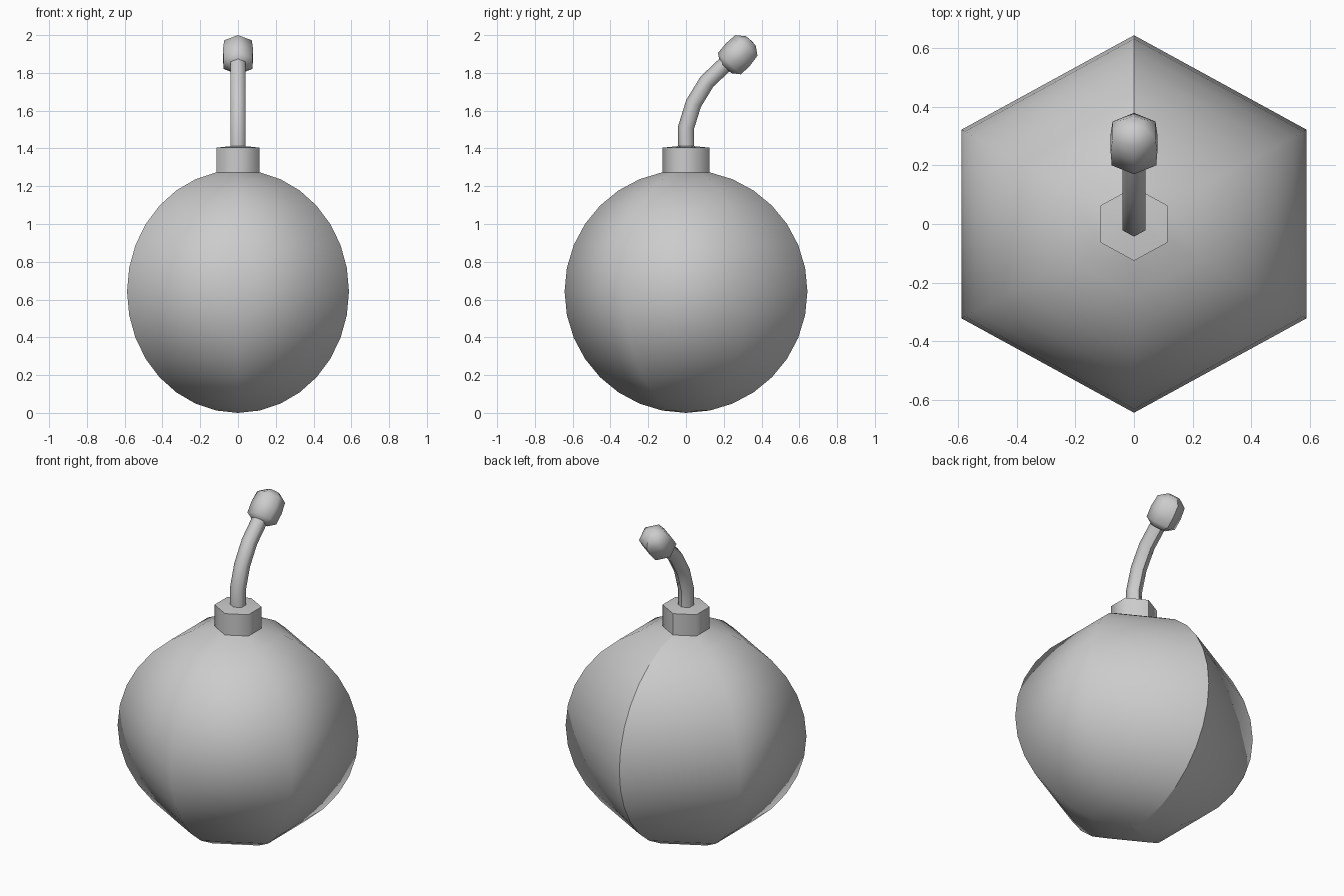
import bpy, bmesh
from math import sin, cos, pi, radians

if "Cube" in bpy.data.objects:
    bpy.data.objects.remove(bpy.data.objects["Cube"])

SIDES = 6
X_STRETCH = 1.055  # the hexagonal section is slightly wide in x


def loft(name, stations):
    """Six-sided tube through (y, z, radius, lean) rings, with an open normal seam on the back edge."""
    bm = bmesh.new()
    rings = []
    for y, z, r, lean in stations:
        a = radians(lean)
        ring = []
        for i in range(SIDES + 1):
            t = 2 * pi * i / SIDES
            v = r * cos(t)
            ring.append(bm.verts.new((-r * sin(t) * X_STRETCH, y + v * cos(a), z - v * sin(a))))
        rings.append(ring)
    for k in range(len(rings) - 1):
        lo, hi = rings[k], rings[k + 1]
        for i in range(SIDES):
            quad = [lo[i], lo[i + 1], hi[i + 1], hi[i]]
            if stations[k][2] == 0:
                quad.pop(1)
            elif stations[k + 1][2] == 0:
                quad.pop(2)
            bm.faces.new(quad).smooth = True
    mesh = bpy.data.meshes.new(name)
    bm.to_mesh(mesh)
    bm.free()
    obj = bpy.data.objects.new(name, mesh)
    bpy.context.collection.objects.link(obj)
    return obj


# round body: arc from the bottom pole up to the neck
R = 0.643
body = [(0, R - R * cos(pi * k / 16), R * sin(pi * k / 16) if k else 0, 0) for k in range(16)]
loft("body", body)

# neck collar and its slightly domed lid, kept apart for a crisp rim
neck_r = body[-1][2]
loft("neck", [(0, body[-1][1], neck_r, 0), (0, 1.404, neck_r, 0)])
loft("neck_lid", [(0, 1.404, neck_r, 0), (0, 1.412, 0.043, 0), (0, 1.412, 0, 0)])

# bent fuse
loft("fuse", [(0, 1.41, 0.043, 0), (0, 1.51, 0.043, 8), (0.04, 1.638, 0.043, 25),
              (0.111, 1.754, 0.043, 38), (0.215, 1.852, 0.043, 45)])

# faceted knob at the fuse end, leaning with it
LEAN = 43
profile = [(-0.1, 0), (-0.095, 0.043), (-0.066, 0.083), (0, 0.087), (0.066, 0.08), (0.1, 0.035), (0.102, 0)]
loft("fuse_tip", [(0.275 + u * sin(radians(LEAN)), 1.897 + u * cos(radians(LEAN)), r, LEAN)
                  for u, r in profile])
